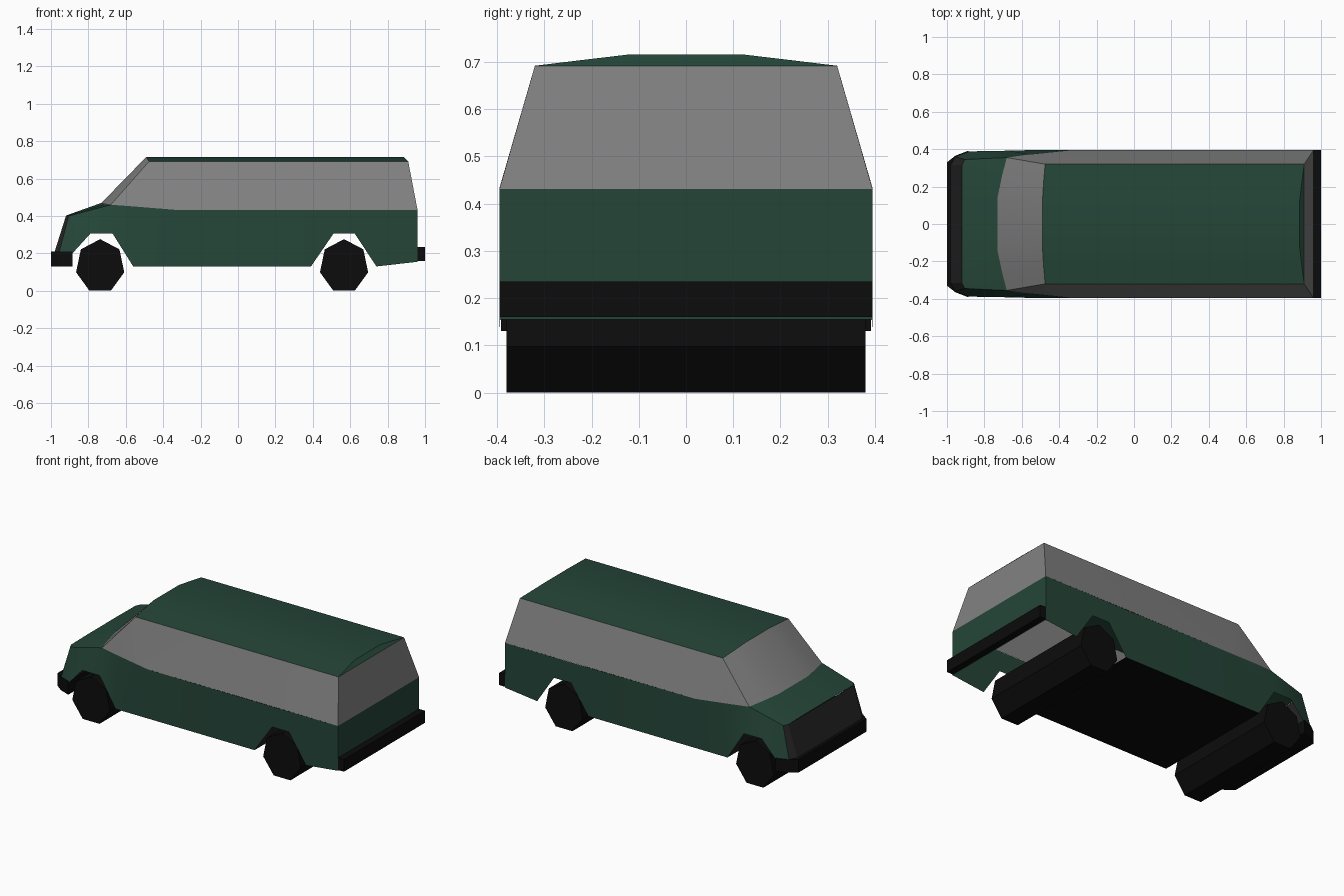
import bpy, bmesh, math
from mathutils import Vector

if "Cube" in bpy.data.objects:
    bpy.data.objects.remove(bpy.data.objects["Cube"])


def material(name, rgb):
    m = bpy.data.materials.new(name)
    m.use_nodes = True
    col = (*rgb, 1.0)
    m.diffuse_color = col
    bsdf = next(n for n in m.node_tree.nodes if n.type == 'BSDF_PRINCIPLED')
    bsdf.inputs["Base Color"].default_value = col
    bsdf.inputs["Roughness"].default_value = 0.8
    return m


GREEN = material("dark green paint", (0.018, 0.060, 0.040))
GLASS = material("grey glass", (0.22, 0.22, 0.22))
GRILLE = material("charcoal grille", (0.020, 0.020, 0.020))
BLACK = material("black rubber", (0.0035, 0.0035, 0.0035))


def build(name, faces, mat, mirror=False, centre=(0, 0, 0.35), smooth=True):
    """Make an object from corner lists, with every face turned away from centre."""
    bm = bmesh.new()
    if mirror:
        faces = faces + [[(x, -y, z) for x, y, z in f] for f in faces]
    for f in faces:
        bm.faces.new([bm.verts.new(p) for p in f])
    bmesh.ops.remove_doubles(bm, verts=bm.verts, dist=1e-4)
    bm.normal_update()
    for f in bm.faces:
        if f.normal.dot(f.calc_center_median() - Vector(centre)) < 0:
            f.normal_flip()
    me = bpy.data.meshes.new(name)
    bm.to_mesh(me)
    bm.free()
    ob = bpy.data.objects.new(name, me)
    bpy.context.collection.objects.link(ob)
    me.materials.append(mat)
    if smooth:
        bpy.context.view_layer.objects.active = ob
        ob.select_set(True)
        bpy.ops.object.shade_smooth_by_angle(angle=math.radians(25))
        ob.select_set(False)
    return ob


def strip(a, b):
    """Quads between two rows of points."""
    return [[a[i], a[i + 1], b[i + 1], b[i]] for i in range(len(a) - 1)]


def both_sides(row):
    """Extend a row from the +y edge across to the -y edge."""
    return row + [(x, -y, z) for x, y, z in reversed(row)]


def prism(name, outline, axis, lo, hi, mat):
    """Extrude a 2D outline along y (outline in x, z) or z (outline in x, y)."""
    def place(p, h):
        return (p[0], h, p[1]) if axis == 'y' else (p[0], p[1], h)
    a = [place(p, lo) for p in outline]
    b = [place(p, hi) for p in outline]
    mid = sum((Vector(p) for p in a + b), Vector()) / (2 * len(a))
    return build(name, strip(a + a[:1], b + b[:1]) + [a, b], mat,
                 centre=mid, smooth=False)


# Lower side panels: sill with two wheel arches, up to the waistline
W = 0.395
sill = [(-0.955, 0.36, 0.21), (-0.885, 0.388, 0.20), (-0.79, 0.39, 0.305),
        (-0.67, 0.392, 0.305), (-0.56, W, 0.13), (-0.34, W, 0.13),
        (0.39, W, 0.13), (0.51, W, 0.305), (0.625, W, 0.305),
        (0.74, W, 0.13), (0.96, W, 0.155)]
waist = [(-0.905, 0.345, 0.40), (-0.875, 0.346, 0.408), (-0.79, 0.35, 0.431),
         (-0.68, 0.355, 0.46), (-0.56, 0.372, 0.451), (-0.34, W, 0.433),
         (0.39, W, 0.431), (0.51, W, 0.431), (0.625, W, 0.431),
         (0.74, W, 0.431), (0.96, W, 0.431)]
build("side_panels", strip(sill, waist), GREEN, mirror=True)

# Tail panel
build("tail_panel", [both_sides([sill[-1]]) + both_sides([waist[-1]])[::-1]], GREEN)

# Hood
hood_front = [waist[0], (-0.92, 0.315, 0.40), (-0.92, 0.14, 0.402)]
hood_back = [waist[3], (-0.705, 0.26, 0.465), (-0.73, 0.14, 0.47)]
build("hood", strip(both_sides(hood_front), both_sides(hood_back)), GREEN)

# Sloping nose panel with angled corner strips
nose_bottom = [sill[0], (-0.98, 0.315, 0.21)]
build("nose_grille", strip(both_sides(hood_front[:2]), both_sides(nose_bottom)), GRILLE)

# Windscreen
screen_top = [(-0.475, 0.32, 0.692), (-0.483, 0.23, 0.703), (-0.49, 0.12, 0.716)]
build("windscreen", strip(both_sides(hood_back), both_sides(screen_top)), GLASS)

# Roof, with a bevelled rear edge
tail_corner = (0.91, 0.32, 0.692)
roof_back = [tail_corner, (0.898, 0.23, 0.703), (0.885, 0.12, 0.716)]
roof = strip(both_sides(screen_top), both_sides(roof_back))
roof.append(both_sides(roof_back))
build("roof", roof, GREEN)

# Side and rear glass
side_glass = [[waist[3], waist[4], screen_top[0]], [waist[4], waist[5], screen_top[0]],
              [waist[5], waist[-1], tail_corner, screen_top[0]]]
build("side_windows", side_glass, GLASS, mirror=True)
build("rear_window", [both_sides([waist[-1]]) + both_sides([tail_corner])[::-1]], GLASS)

# Floor between the axles
build("floor", [[(-0.56, W, 0.13), (0.39, W, 0.13), (0.39, -W, 0.13), (-0.56, -W, 0.13)]], BLACK)

# Bumpers
wrap = [(-1.0, 0.33), (-0.955, 0.365), (-0.885, 0.392)]
prism("front_bumper", wrap + [(x, -y) for x, y in reversed(wrap)], 'z', 0.13, 0.21, BLACK)
prism("rear_bumper", [(0.957, 0.16), (1.0, 0.16), (1.0, 0.235), (0.957, 0.235)],
      'y', -W, W, BLACK)

# Full-width seven-sided wheel rollers
for name, cx in (("front_wheels", -0.737), ("rear_wheels", 0.567)):
    ring = [(cx + 0.132 * math.sin(math.tau * i / 7), 0.131 + 0.145 * math.cos(math.tau * i / 7))
            for i in range(7)]
    prism(name, ring, 'y', -0.38, 0.38, BLACK)
